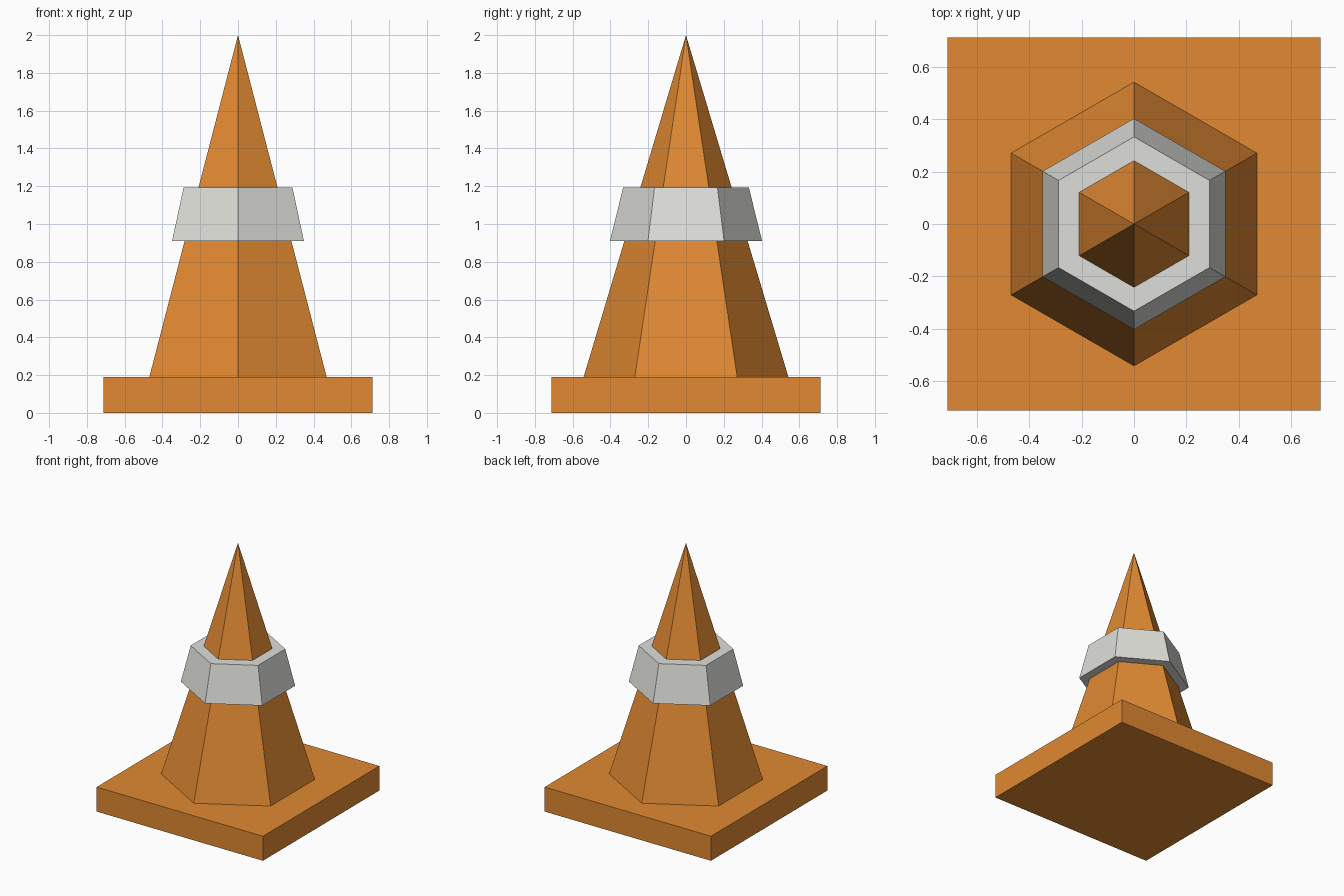
import bpy

if "Cube" in bpy.data.objects:
    bpy.data.objects.remove(bpy.data.objects["Cube"])


def material(name, color):
    mat = bpy.data.materials.new(name)
    mat.diffuse_color = (*color, 1.0)
    mat.use_nodes = True
    mat.node_tree.nodes["Principled BSDF"].inputs["Base Color"].default_value = mat.diffuse_color
    return mat


orange = material("orange", (0.75, 0.25, 0.032))
pale_grey = material("pale grey", (0.73, 0.73, 0.69))


def hex_frustum(name, r_bottom, r_top, z_bottom, z_top, mat):
    """Six-sided tapered solid with corners on the y axis."""
    bpy.ops.mesh.primitive_cone_add(
        vertices=6, radius1=r_bottom, radius2=r_top,
        depth=z_top - z_bottom, location=(0, 0, (z_bottom + z_top) / 2))
    obj = bpy.context.object
    obj.name = name
    obj.data.materials.append(mat)
    return obj


# Square base slab
bpy.ops.mesh.primitive_cube_add(size=1, location=(0, 0, 0.095))
base = bpy.context.object
base.name = "base"
base.scale = (1.426, 1.426, 0.19)
bpy.ops.object.transform_apply(location=False, rotation=False, scale=True)
base.data.materials.append(orange)

# Pointed body
hex_frustum("cone_body", 0.542, 0.0, 0.19, 2.0, orange)

# Collar band around the body
hex_frustum("band", 0.403, 0.333, 0.91, 1.192, pale_grey)
